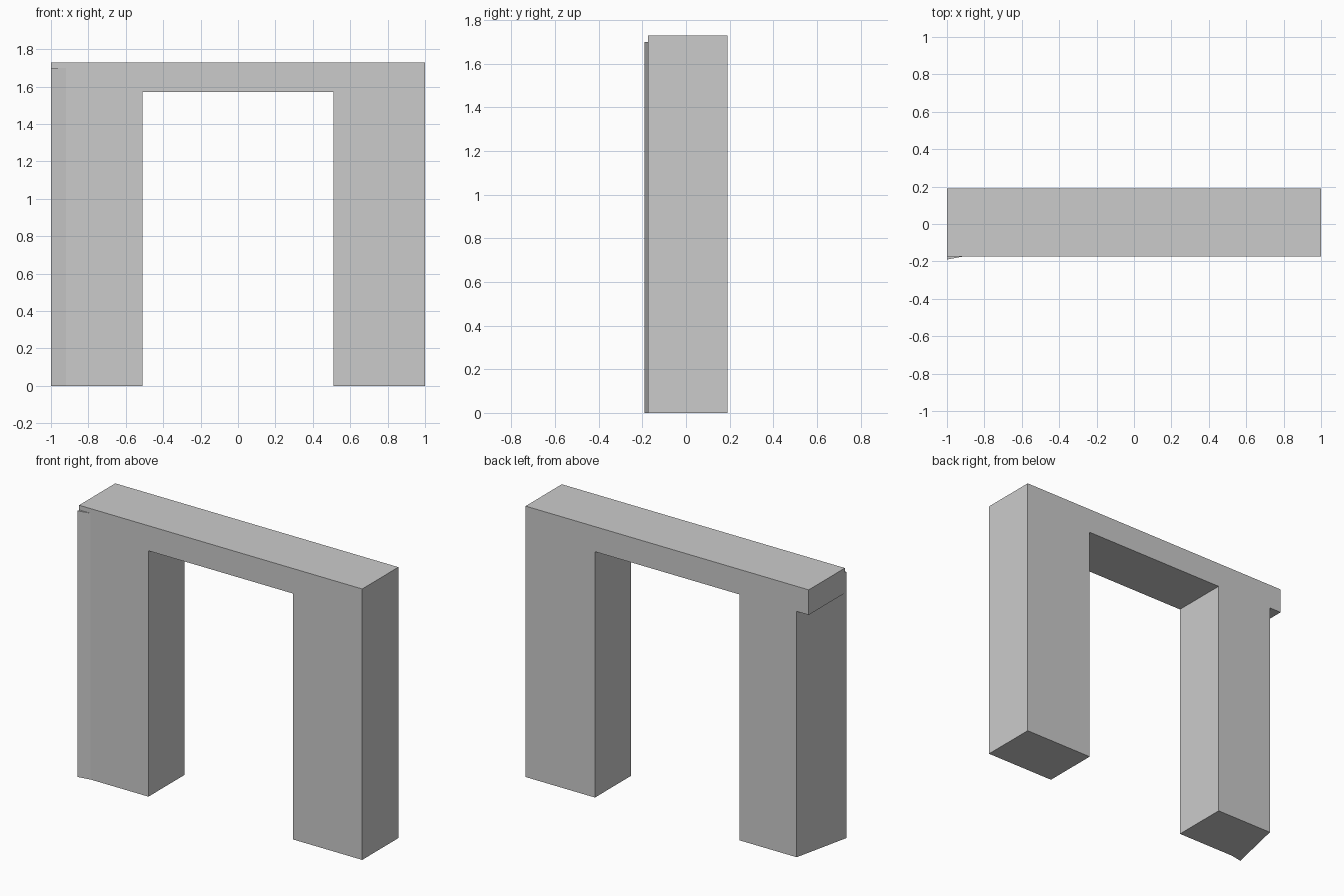
import bpy
import bmesh
from mathutils import Vector

if "Cube" in bpy.data.objects:
    bpy.data.objects.remove(bpy.data.objects["Cube"])

FRONT, BACK = -0.175, 0.19
TOP, UNDER, LIP_TOP = 1.73, 1.57, 1.70


def prism(name, outline, direction):
    """Extrude a flat outline along a direction into a closed solid."""
    bm = bmesh.new()
    face = bm.faces.new([bm.verts.new(p) for p in outline])
    out = bmesh.ops.extrude_face_region(bm, geom=[face], use_keep_orig=True)
    moved = [g for g in out["geom"] if isinstance(g, bmesh.types.BMVert)]
    bmesh.ops.translate(bm, verts=moved, vec=Vector(direction))
    bmesh.ops.recalc_face_normals(bm, faces=bm.faces[:])
    mesh = bpy.data.meshes.new(name)
    bm.to_mesh(mesh)
    bm.free()
    obj = bpy.data.objects.new(name, mesh)
    bpy.context.collection.objects.link(obj)
    return obj


# Lintel and straight right leg in one piece
profile = [(-1, UNDER), (0.51, UNDER), (0.51, 0), (1, 0), (1, TOP), (-1, TOP)]
prism("lintel_and_right_leg", [(x, FRONT, z) for x, z in profile],
      (0, BACK - FRONT, 0))

# Left leg with its slanted outer face and flared front corner
flare = [(-1, -0.19), (-0.92, FRONT)]
footprint = flare + [(-0.51, FRONT), (-0.51, BACK), (-0.915, BACK)]
prism("left_leg", [(x, y, 0) for x, y in footprint], (0, 0, UNDER))

# Flared corner continuing up the front of the lintel
lip = flare + [(-0.997, FRONT)]
prism("front_corner_lip", [(x, y, UNDER) for x, y in lip],
      (0, 0, LIP_TOP - UNDER))
